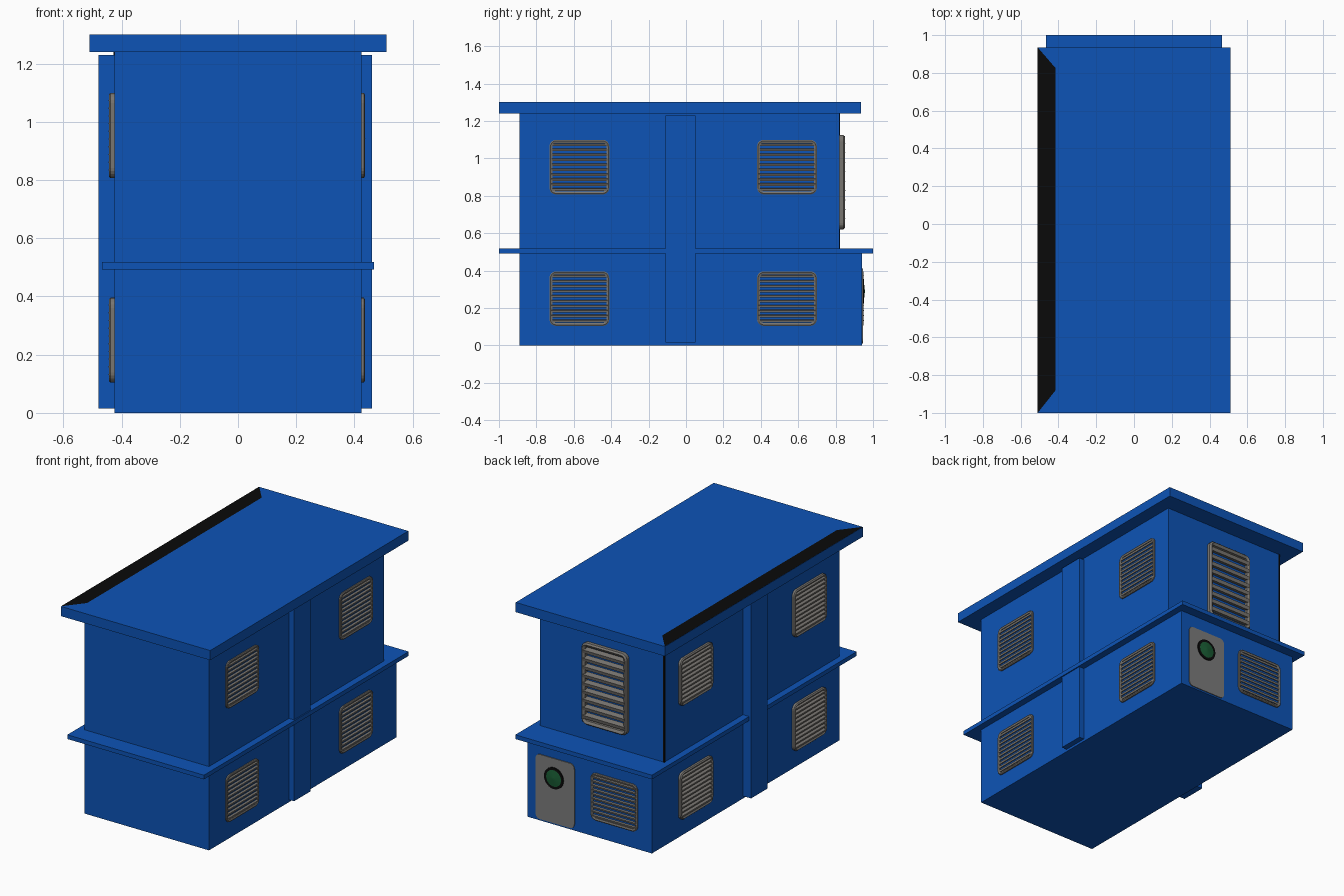
import bpy, bmesh, math
from mathutils import Matrix, Vector

if "Cube" in bpy.data.objects:
    bpy.data.objects.remove(bpy.data.objects["Cube"])


def material(name, rgb):
    m = bpy.data.materials.new(name)
    m.diffuse_color = (*rgb, 1)
    m.use_nodes = True
    m.node_tree.nodes["Principled BSDF"].inputs["Base Color"].default_value = m.diffuse_color
    return m


BLUE = material("blue paint", (0.004, 0.088, 0.47))
GREY = material("grey metal", (0.19, 0.18, 0.165))
DOOR = material("door grey", (0.20, 0.20, 0.20))
BLACK = material("black", (0.003, 0.003, 0.003))
GREEN = material("dark green", (0.01, 0.11, 0.035))


def finish(name, bm, mat, matrix=None):
    mesh = bpy.data.meshes.new(name)
    bm.to_mesh(mesh)
    bm.free()
    mesh.materials.append(mat)
    ob = bpy.data.objects.new(name, mesh)
    bpy.context.collection.objects.link(ob)
    if matrix is not None:
        ob.matrix_world = matrix
    return ob


def add_box(bm, lo, hi, tilt=0):
    lo, hi = Vector(lo), Vector(hi)
    mat = (Matrix.Translation((lo + hi) / 2) @ Matrix.Rotation(tilt, 4, 'X')
           @ Matrix.Diagonal((*(hi - lo), 1)))
    bmesh.ops.create_cube(bm, size=1, matrix=mat)


def box(name, lo, hi, mat=BLUE):
    bm = bmesh.new()
    add_box(bm, lo, hi)
    return finish(name, bm, mat)


def rounded_rect(w, h, r, seg=5):
    pts = []
    for i, (sx, sz) in enumerate([(1, 1), (-1, 1), (-1, -1), (1, -1)]):
        for k in range(seg + 1):
            a = math.pi / 2 * (i + k / seg)
            pts.append((sx * (w / 2 - r) + r * math.cos(a),
                        sz * (h / 2 - r) + r * math.sin(a)))
    return pts


def louvre(name, loc, angle, w, h, slats, depth, bar):
    """Rounded frame with slats, facing local -Y, back on y = 0."""
    m = Matrix.Translation(loc) @ Matrix.Rotation(angle, 4, 'Z')
    bm = bmesh.new()
    outer = rounded_rect(w, h, 0.035)
    inner = rounded_rect(w - 2 * bar, h - 2 * bar, 0.035 - bar)
    rings = [[bm.verts.new((x, y, z)) for x, z in pts] for pts, y in
             [(outer, 0), (outer, -depth * 0.7),
              (rounded_rect(w - bar * 0.7, h - bar * 0.7, 0.03), -depth),
              (inner, -depth * 0.7), (inner, 0)]]
    n = len(outer)
    for a, b in zip(rings, rings[1:]):
        for i in range(n):
            bm.faces.new((a[i], a[(i + 1) % n], b[(i + 1) % n], b[i]))
    bmesh.ops.recalc_face_normals(bm, faces=bm.faces)
    finish(name + "_frame", bm, GREY, m)
    bm = bmesh.new()
    pitch = h / (slats + 1)
    for i in range(slats):
        z = -h / 2 + pitch * (i + 1)
        add_box(bm, (-w / 2 + bar / 2, -depth, z - pitch * 0.22),
                (w / 2 - bar / 2, 0.002, z + pitch * 0.22), 0.25)
    finish(name + "_slats", bm, GREY, m)


# building masses, ledge and roof
box("lower_storey", (-0.425, -0.89, 0), (0.425, 0.94, 0.5))
box("upper_storey", (-0.425, -0.89, 0.5), (0.425, 0.82, 1.25))
box("ledge", (-0.467, -1, 0.492), (0.467, 1, 0.518))
box("roof", (-0.51, -1, 1.24), (0.51, 0.935, 1.3))

# side pilasters
box("right_pilaster", (0.41, -0.11, 0.015), (0.46, 0.05, 1.23))
box("left_pilaster", (-0.48, -0.11, 0.015), (-0.41, 0.05, 1.23))

# black strip on the roof and at the rear corner
bm = bmesh.new()
bm.faces.new([bm.verts.new(p) for p in [
    (-0.51, -1, 1.301), (-0.415, -0.88, 1.301),
    (-0.415, 0.825, 1.301), (-0.51, 0.935, 1.301)]])
finish("roof_edge_strip", bm, BLACK)
box("corner_strip", (-0.428, 0.81, 0.518), (-0.418, 0.823, 1.24), BLACK)

# side windows
for side, turn, x, depth in [("right", math.pi / 2, 0.424, 0.012),
                             ("left", -math.pi / 2, -0.424, 0.02)]:
    for level, z in [("lower", 0.25), ("upper", 0.953)]:
        for place, y in [("front", -0.57), ("rear", 0.54)]:
            yy = y - (0.018 if side == "left" else 0)
            louvre(f"{side}_{level}_{place}_window", (x, yy, z), turn,
                   0.32, 0.292, 10, depth, 0.016)

# back windows
louvre("back_upper_grille", (-0.03, 0.82, 0.873), math.pi, 0.31, 0.505, 9, 0.03, 0.024)
louvre("back_lower_window", (-0.17, 0.94, 0.25), math.pi, 0.32, 0.292, 10, 0.01, 0.016)

# back door plate with rounded corners
bm = bmesh.new()
face = bm.faces.new([bm.verts.new((x + 0.235, 0.945, z + 0.21))
                     for x, z in rounded_rect(0.265, 0.4, 0.03)])
ext = bmesh.ops.extrude_face_region(bm, geom=[face])["geom"]
bmesh.ops.translate(bm, vec=(0, -0.007, 0),
                    verts=[v for v in ext if isinstance(v, bmesh.types.BMVert)])
bmesh.ops.recalc_face_normals(bm, faces=bm.faces)
finish("back_door", bm, DOOR)

# round green vent with a black rim
turn = Matrix.Rotation(-math.pi / 2, 4, 'X')
bm = bmesh.new()
bmesh.ops.create_cone(bm, cap_ends=True, segments=24, radius1=0.066, radius2=0.066,
                      depth=0.008, matrix=Matrix.Translation((0.24, 0.947, 0.29)) @ turn)
finish("vent_rim", bm, BLACK)
bm = bmesh.new()
bmesh.ops.create_cone(bm, cap_ends=True, segments=24, radius1=0.06, radius2=0.006,
                      depth=0.006, matrix=Matrix.Translation((0.24, 0.953, 0.29)) @ turn)
finish("vent_disc", bm, GREEN)
